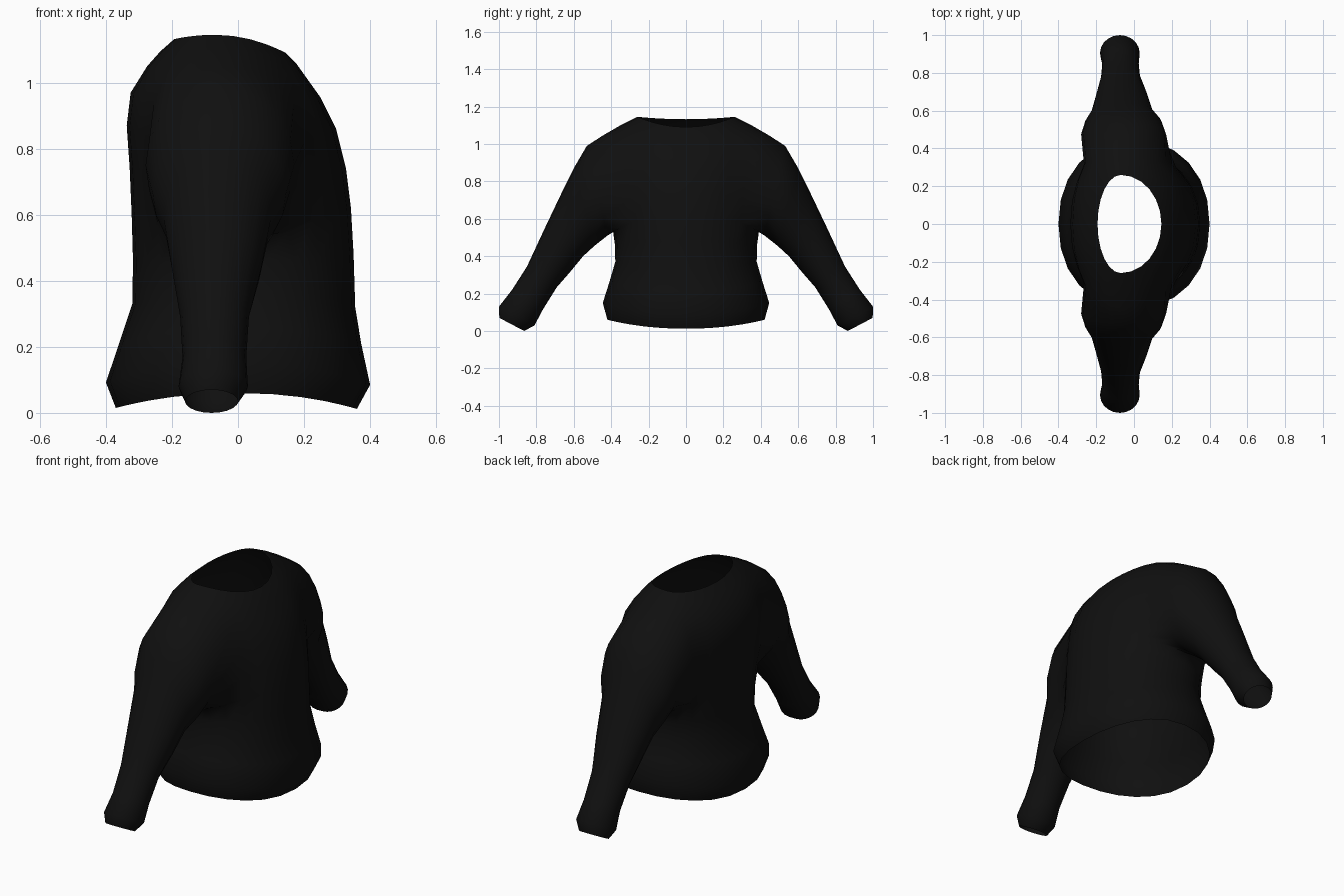
import bpy, bmesh
from math import cos, sin, pi, radians, copysign

if "Cube" in bpy.data.objects:
    bpy.data.objects.remove(bpy.data.objects["Cube"])

N = 24                      # columns around the body
ARM_COLS = (3, 9)           # armhole column range (+y side)
ARM_ROWS = (5, 9)           # armhole ring range

# Body rings: side x, y, z | front x, z | back x, z
BODY = [
    (0.00, .42, .06, .36, .012, -.37, .015),
    (0.00, .445, .15, .40, .085, -.40, .092),
    (0.00, .41, .26, .373, .21, -.36, .21),
    (0.00, .378, .37, .355, .32, -.32, .33),
    (-.02, .38, .46, .35, .48, -.318, .46),
    (-.04, .39, .54, .342, .62, -.322, .60),
    (-.05, .40, .67, .327, .74, -.328, .74),
    (-.055, .42, .80, .297, .86, -.337, .87),
    (-.06, .45, .93, .25, .955, -.325, .97),
    (-.07, .45, 1.045, .20, 1.025, -.275, 1.05),
    (-.07, .35, 1.10, .175, 1.06, -.235, 1.095),
    (-.07, .26, 1.145, .145, 1.09, -.193, 1.132),
]
# Sleeve rings: top y, z | bottom y, z | x min, x max
SLEEVE = [
    (.53, .99, .42, .51, -.28, .17),
    (.60, .87, .49, .455, -.258, .145),
    (.645, .78, .55, .40, -.225, .10),
    (.75, .56, .62, .315, -.20, .07),
    (.85, .345, .69, .235, -.175, .033),
    (.93, .22, .765, .115, -.168, .025),
    (1.0, .13, .81, .03, -.18, .03),
    (.998, .07, .865, .0, -.16, .0),
]

bm = bmesh.new()


def soft(v, p):
    return copysign(abs(v) ** p, v)


# Body tube, slightly squarer at the hem than at the neck
rings = []
for i, (sx, sy, sz, fx, fz, bx, bz) in enumerate(BODY):
    p = 0.92 if i < 9 else 1.0
    ring = []
    for j in range(N):
        t = 2 * pi * j / N
        c, s = cos(t), sin(t)
        ex, ez = (fx, fz) if c > 0 else (bx, bz)
        x = sx + (ex - sx) * abs(soft(c, p))
        ring.append(bm.verts.new((x, sy * soft(s, p), sz + (ez - sz) * c * c)))
    rings.append(ring)

c0, c1 = ARM_COLS
r0, r1 = ARM_ROWS
for i in range(len(BODY) - 1):
    for j in range(N):
        col = j if j < N // 2 else N - 1 - j
        if r0 <= i < r1 and c0 <= col < c1:
            continue        # leave the armholes open
        k = (j + 1) % N
        bm.faces.new((rings[i][j], rings[i][k], rings[i + 1][k], rings[i + 1][j]))

# Sleeves grown from the armhole edges, mirrored in y
loop = ([(r0, j) for j in range(c0, c1)] + [(i, c1) for i in range(r0, r1)]
        + [(r1, j) for j in range(c1, c0, -1)] + [(i, c0) for i in range(r1, r0, -1)])
M = len(loop)
armhole = []
for side in (1, -1):
    prev = [rings[i][(side * j) % N] for i, j in loop]
    armhole += prev
    for ty, tz, by, bz, x0, x1 in SLEEVE:
        ring = []
        for k in range(M):
            a = radians(-36) - 2 * pi * k / M
            v = (sin(a) + 1) / 2
            x = (x0 + x1) / 2 + (x1 - x0) / 2 * cos(a)
            ring.append(bm.verts.new((x, side * (by + (ty - by) * v), bz + (tz - bz) * v)))
        for k in range(M):
            n = (k + 1) % M
            bm.faces.new((prev[k], prev[n], ring[n], ring[k]))
        prev = ring

# Relax the armhole seam
bmesh.ops.smooth_vert(bm, verts=armhole, factor=0.4, use_axis_x=True, use_axis_y=True, use_axis_z=True)
bmesh.ops.recalc_face_normals(bm, faces=bm.faces)
for f in bm.faces:
    f.smooth = True

mesh = bpy.data.meshes.new("sweater")
bm.to_mesh(mesh)
bm.free()
sweater = bpy.data.objects.new("sweater", mesh)
bpy.context.collection.objects.link(sweater)

# Black cloth
cloth = bpy.data.materials.new("black_cloth")
cloth.diffuse_color = (0.005, 0.005, 0.005, 1)
cloth.use_nodes = True
cloth.node_tree.nodes["Principled BSDF"].inputs["Base Color"].default_value = cloth.diffuse_color
mesh.materials.append(cloth)
